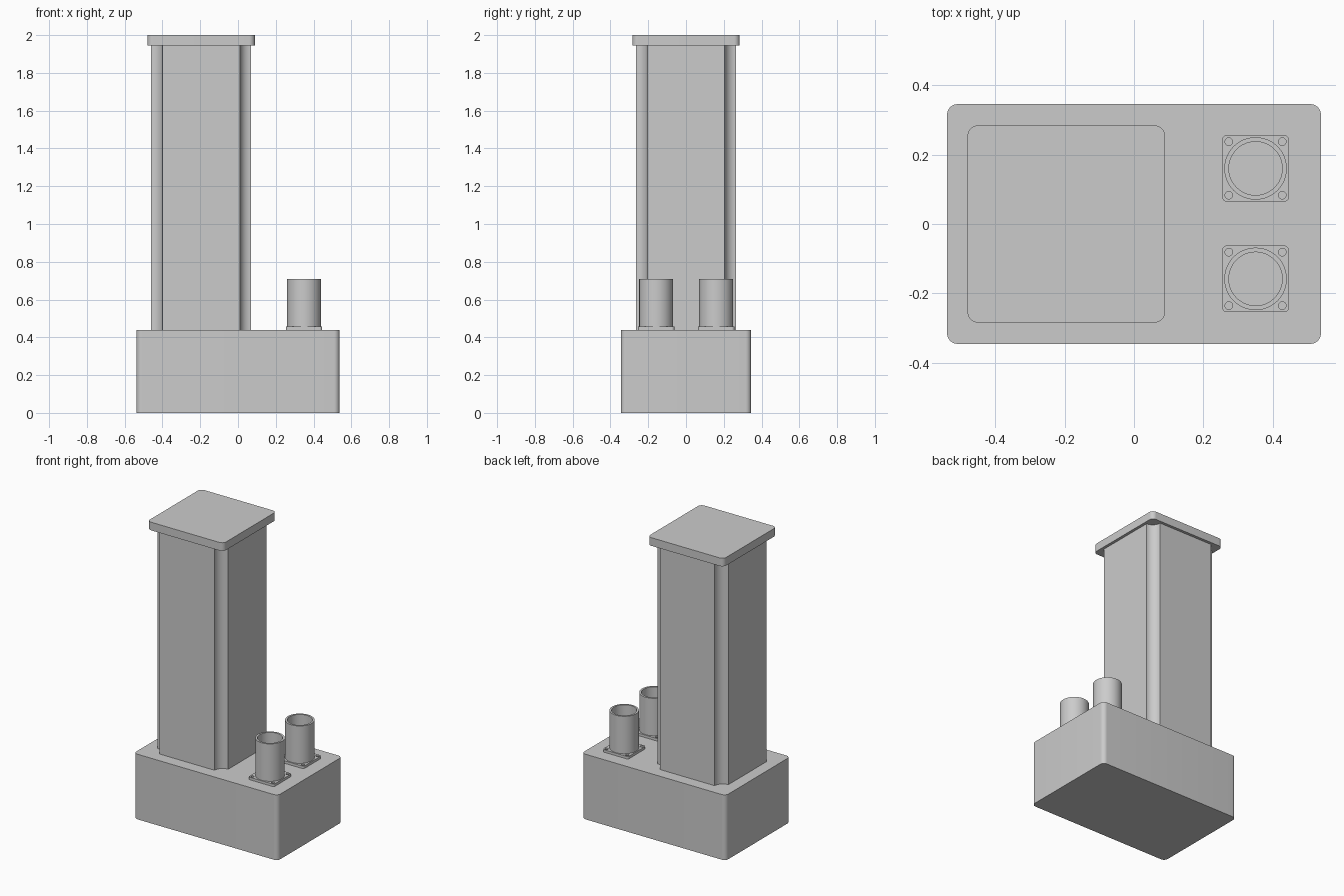
import bpy, bmesh
from math import sin, cos, pi, radians

cube = bpy.data.objects.get("Cube")
if cube:
    bpy.data.objects.remove(cube, do_unlink=True)

grey = bpy.data.materials.new("plain grey")
grey.use_nodes = True
COLOUR = (0.6, 0.6, 0.6, 1)
grey.diffuse_color = COLOUR
grey.node_tree.nodes["Principled BSDF"].inputs["Base Color"].default_value = COLOUR


def circle(x, y, r, n=48):
    return [(x + r * cos(2 * pi * i / n), y + r * sin(2 * pi * i / n)) for i in range(n)]


def rectangle(x, y, hx, hy, r, concave=False, n=10):
    """Rectangle outline with rounded or scooped corners."""
    points = []
    for k, (sx, sy) in enumerate(((1, 1), (-1, 1), (-1, -1), (1, -1))):
        inset = 0 if concave else r
        cx, cy = x + sx * (hx - inset), y + sy * (hy - inset)
        for i in range(n + 1):
            t = i / n * pi / 2
            a = k * pi / 2 + ((1.5 * pi - t) if concave else t)
            points.append((cx + r * cos(a), cy + r * sin(a)))
    return points


def prism(name, outline, z0, z1, holes=()):
    """Extrude an outline, with optional through holes, from z0 to z1."""
    bm = bmesh.new()
    edges = []
    for loop in (outline, *holes):
        verts = [bm.verts.new((px, py, z0)) for px, py in loop]
        edges += [bm.edges.new((verts[i - 1], verts[i])) for i in range(len(verts))]
    if holes:
        bmesh.ops.triangle_fill(bm, edges=edges, use_beauty=True, normal=(0, 0, 1))
    else:
        bm.faces.new(bm.verts[:])
    result = bmesh.ops.extrude_face_region(bm, geom=bm.faces[:], use_keep_orig=True)
    top = [v for v in result["geom"] if isinstance(v, bmesh.types.BMVert)]
    bmesh.ops.translate(bm, verts=top, vec=(0, 0, z1 - z0))
    bmesh.ops.recalc_face_normals(bm, faces=bm.faces[:])
    mesh = bpy.data.meshes.new(name)
    bm.to_mesh(mesh)
    bm.free()
    mesh.materials.append(grey)
    obj = bpy.data.objects.new(name, mesh)
    bpy.context.collection.objects.link(obj)
    bpy.ops.object.select_all(action="DESELECT")
    obj.select_set(True)
    bpy.context.view_layer.objects.active = obj
    bpy.ops.object.shade_smooth_by_angle(angle=radians(30))
    return obj


# Base block, scooped-corner tower and its cap
BASE_TOP, CAP_BOTTOM, TOWER_X = 0.44, 1.945, -0.195
prism("base", rectangle(0, 0, 0.538, 0.345, 0.03), 0, BASE_TOP)
prism("tower", rectangle(TOWER_X, 0, 0.265, 0.265, 0.06, concave=True), BASE_TOP, CAP_BOTTOM)
prism("cap", rectangle(TOWER_X, 0, 0.284, 0.284, 0.03), CAP_BOTTOM, 2.0)

# Two open tubes on drilled square flanges
TUBE_X, FLANGE_TOP, BORE = 0.35, 0.457, 0.077
for side, y in (("front", -0.158), ("back", 0.16)):
    bolts = [circle(TUBE_X + sx * 0.077, y + sy * 0.077, 0.011, 20)
             for sx in (-1, 1) for sy in (-1, 1)]
    prism(side + "_flange", rectangle(TUBE_X, y, 0.096, 0.096, 0.014),
          BASE_TOP, FLANGE_TOP, [circle(TUBE_X, y, BORE)] + bolts)
    prism(side + "_tube", circle(TUBE_X, y, 0.09), FLANGE_TOP, 0.71, [circle(TUBE_X, y, BORE)])
